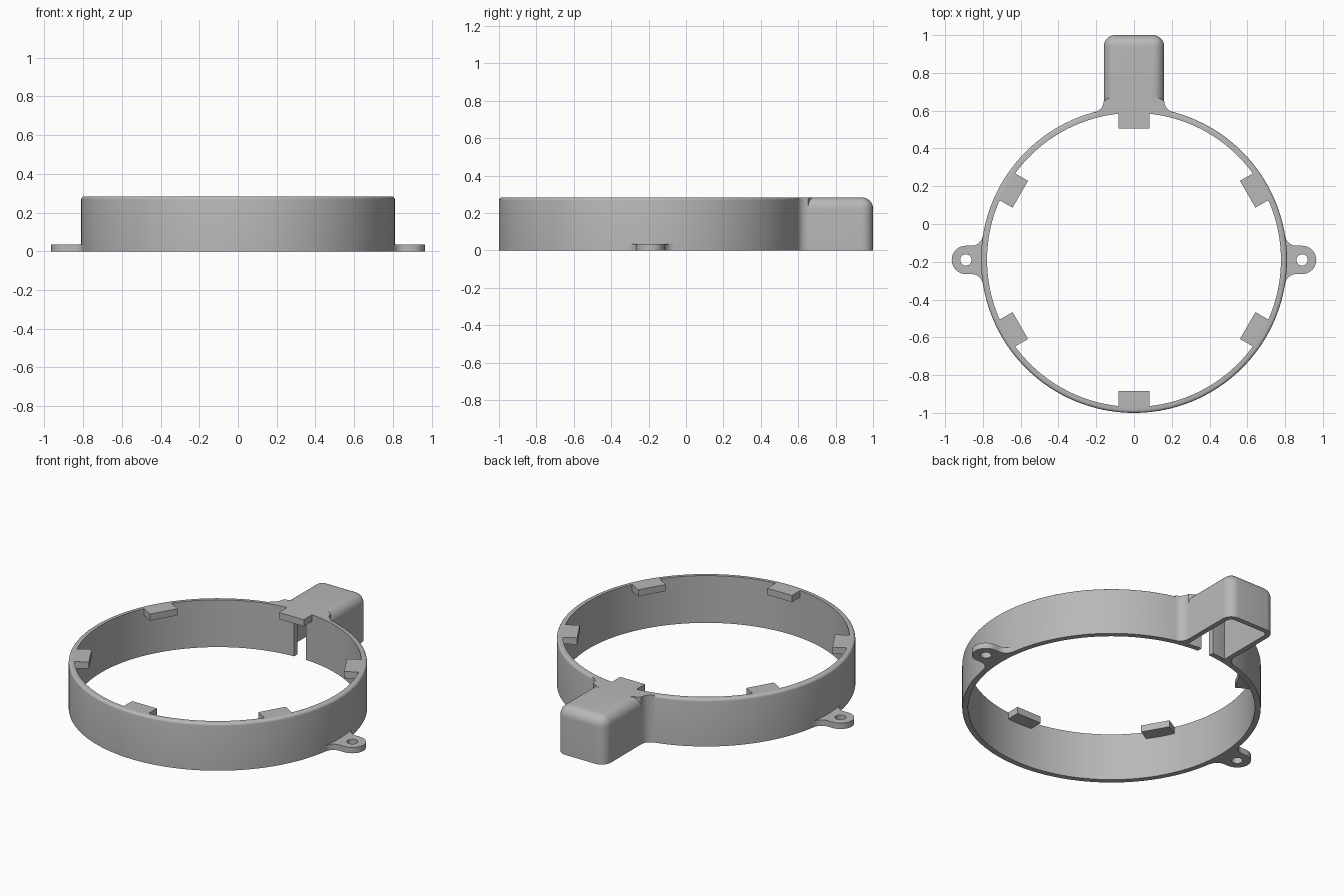
import bpy, bmesh, math
from mathutils import Matrix, Vector

cube = bpy.data.objects.get("Cube")
if cube:
    bpy.data.objects.remove(cube, do_unlink=True)

CY = -0.19            # ring centre on y
R_OUT, R_IN, H = 0.81, 0.778, 0.283

grey = bpy.data.materials.new("plain_grey")
grey.use_nodes = True
COLOUR = (0.48, 0.48, 0.48, 1)
grey.diffuse_color = COLOUR
grey.node_tree.nodes["Principled BSDF"].inputs["Base Color"].default_value = COLOUR


def finish(name, bm):
    bmesh.ops.recalc_face_normals(bm, faces=bm.faces)
    mesh = bpy.data.meshes.new(name)
    bm.to_mesh(mesh)
    bm.free()
    mesh.materials.append(grey)
    ob = bpy.data.objects.new(name, mesh)
    bpy.context.collection.objects.link(ob)
    return ob


def prism(name, points, z0, z1, bevel=0, pick=None, segments=8):
    """Extrude an outline; round the edges that pick(edge) accepts."""
    bm = bmesh.new()
    face = bm.faces.new([bm.verts.new((x, y, z0)) for x, y in points])
    new = bmesh.ops.extrude_face_region(bm, geom=[face])["geom"]
    bmesh.ops.translate(bm, vec=(0, 0, z1 - z0),
                        verts=[v for v in new if isinstance(v, bmesh.types.BMVert)])
    if bevel:
        bmesh.ops.bevel(bm, geom=[e for e in bm.edges if pick(e)], offset=bevel,
                        segments=segments, profile=0.5, affect='EDGES')
    return finish(name, bm)


def arc(cx, cy, r, a0, a1, n):
    return [(cx + r * math.cos(math.radians(a0 + (a1 - a0) * i / n)),
             cy + r * math.sin(math.radians(a0 + (a1 - a0) * i / n))) for i in range(n + 1)]


def circle(cx, cy, r, n):
    return arc(cx, cy, r, 0, 360, n)[:-1]


def rect(x, y0, y1):
    return [(-x, y0), (x, y0), (x, y1), (-x, y1)]


def combine(ob, other, operation):
    """Apply a boolean and remove the helper."""
    other.hide_render = True
    mod = ob.modifiers.new("cut", 'BOOLEAN')
    mod.operation, mod.solver, mod.object = operation, 'EXACT', other
    bpy.context.view_layer.objects.active = ob
    bpy.ops.object.modifier_apply(modifier=mod.name)
    bpy.data.objects.remove(other, do_unlink=True)


def smooth(ob):
    bpy.ops.object.select_all(action='DESELECT')
    ob.select_set(True)
    bpy.context.view_layer.objects.active = ob
    bpy.ops.object.shade_smooth_by_angle(angle=math.radians(30))


def top_edge(e):
    return all(v.co.z > H - 0.001 for v in e.verts)


def housing_edge(e):
    a, b = (v.co for v in e.verts)
    front = a.y < 0.6 and b.y < 0.6
    upright = abs(a.z - b.z) > 0.1
    return not front and (upright or top_edge(e))


# Rear housing: rounded box with concave flares onto the ring
body = prism("ring_with_housing", rect(0.16, 0.5, 1.0), 0, H, 0.06, housing_edge)
for side in (1, -1):
    flare = arc(0.22, CY + 0.842, 0.06, 180, 255.4, 12)
    flare += [(0.2, CY + 0.77), (0.09, CY + 0.77), (0.09, CY + 0.88)]
    combine(body, prism("flare", [(side * x, y) for x, y in flare], 0, H), 'UNION')

# Hollow the housing from below
combine(body, prism("cavity", rect(0.13, 0.45, 0.97), -0.1, H - 0.035, 0.03,
                    lambda e: abs(e.verts[0].co.z - e.verts[1].co.z) > 0.1), 'DIFFERENCE')

# Ring wall with a softened outer rim and a cable slot
combine(body, prism("disc", circle(0, CY, R_OUT, 160), 0, H, 0.015, top_edge, 4), 'UNION')
combine(body, prism("bore", circle(0, CY, R_IN, 160), -0.1, H + 0.1), 'DIFFERENCE')
combine(body, prism("slot", rect(0.04, 0.5, 0.7), -0.1, H - 0.035), 'DIFFERENCE')
smooth(body)

# Six retaining tabs flush with the rim
for i in range(6):
    tab = prism(f"retaining_tab_{i + 1}", rect(0.082, 0.695, 0.786), H - 0.04, H)
    tab.data.transform(Matrix.Translation(Vector((0, CY, 0))) @ Matrix.Rotation(math.radians(60 * i), 4, 'Z'))

# Screw ears at the base, flared into the ring
half = arc(0.86, 0.135, 0.06, 188.9, 270, 10) + arc(0.89, 0, 0.075, 90, 0, 14)
outline = half + [(x, -y) for x, y in reversed(half[:-1])]
for side, label in ((1, "left"), (-1, "right")):
    ear = prism(f"{label}_screw_ear", [(side * x, y + CY) for x, y in outline], 0, 0.035)
    combine(ear, prism("hole", circle(side * 0.89, CY, 0.03, 32), -0.1, 0.1), 'DIFFERENCE')
    smooth(ear)
